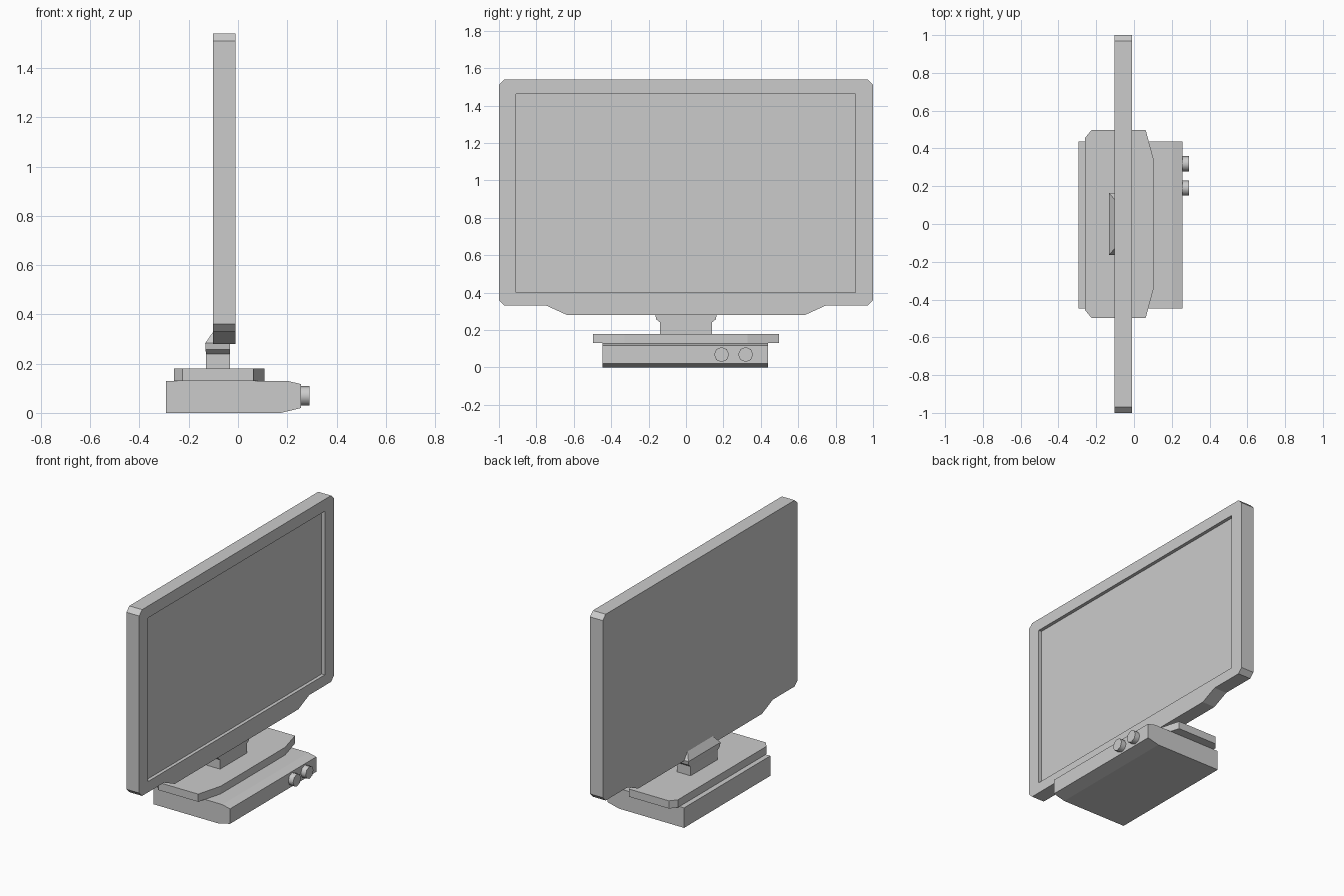
import bpy, bmesh, math
from mathutils import Vector

if "Cube" in bpy.data.objects:
    bpy.data.objects.remove(bpy.data.objects["Cube"])


def make_object(name, bm):
    bmesh.ops.recalc_face_normals(bm, faces=bm.faces)
    mesh = bpy.data.meshes.new(name)
    bm.to_mesh(mesh)
    bm.free()
    obj = bpy.data.objects.new(name, mesh)
    bpy.context.collection.objects.link(obj)
    return obj


def prism(name, points, offset):
    """Extrude a flat outline of 3D points along an offset vector."""
    bm = bmesh.new()
    face = bm.faces.new([bm.verts.new(p) for p in points])
    ext = bmesh.ops.extrude_face_region(bm, geom=[face], use_keep_orig=True)
    verts = [g for g in ext["geom"] if isinstance(g, bmesh.types.BMVert)]
    bmesh.ops.translate(bm, verts=verts, vec=Vector(offset))
    return make_object(name, bm)


def loft(name, rings):
    """Skin a stack of rectangles given as (z, x_min, x_max, half_width)."""
    bm = bmesh.new()
    loops = [[bm.verts.new(p) for p in ((a, -h, z), (b, -h, z), (b, h, z), (a, h, z))]
             for z, a, b, h in rings]
    for lo, hi in zip(loops, loops[1:]):
        for i in range(4):
            j = (i + 1) % 4
            bm.faces.new((lo[i], lo[j], hi[j], hi[i]))
    bm.faces.new(loops[0])
    bm.faces.new(loops[-1])
    return make_object(name, bm)


# Screen housing: half outline in y/z, mirrored across y
half = [(0.635, 0.28), (0.745, 0.33), (0.97, 0.33), (1.0, 0.36), (1.0, 1.51), (0.97, 1.54)]
outline = half + [(-y, z) for y, z in reversed(half)]
screen = prism("screen_housing", [(-0.102, y, z) for y, z in outline], (0.092, 0, 0))

# Recessed display area
cutter = prism("display_cutter",
               [(-0.032, y, z) for y, z in ((-0.908, 0.40), (0.905, 0.40), (0.905, 1.463), (-0.908, 1.463))],
               (0.1, 0, 0))
cutter.hide_render = True
mod = screen.modifiers.new("display_recess", 'BOOLEAN')
mod.operation = 'DIFFERENCE'
mod.solver = 'EXACT'
mod.object = cutter
bpy.context.view_layer.objects.active = screen
bpy.ops.object.modifier_apply(modifier=mod.name)
bpy.data.objects.remove(cutter)

# Neck with flared collar and hipped top behind the screen
loft("neck", [(0.18, -0.13, -0.032, 0.138), (0.24, -0.13, -0.032, 0.138),
              (0.258, -0.132, -0.032, 0.16), (0.283, -0.133, -0.032, 0.164),
              (0.328, -0.102, -0.032, 0.13)])

# Stand plate with clipped corners
half = [(-0.26, 0.455), (-0.225, 0.497), (0.062, 0.497), (0.107, 0.33)]
outline = half + [(x, -y) for x, y in reversed(half)]
prism("stand_plate", [(x, y, 0.13) for x, y in outline], (0, 0, 0.05))

# Base box with sloped front edges
profile = [(-0.293, 0), (0.175, 0), (0.256, 0.02), (0.256, 0.117), (0.2, 0.13), (-0.293, 0.13)]
prism("base_box", [(x, -0.447, z) for x, z in profile], (0, 0.885, 0))

# Two round knobs on the base
for y in (0.19, 0.319):
    bpy.ops.mesh.primitive_cylinder_add(vertices=8, radius=0.04, depth=0.04,
                                        location=(0.271, y, 0.069),
                                        rotation=(0, math.pi / 2, 0))
    bpy.context.object.name = "knob"
    bpy.ops.object.shade_smooth_by_angle(angle=math.radians(50))
